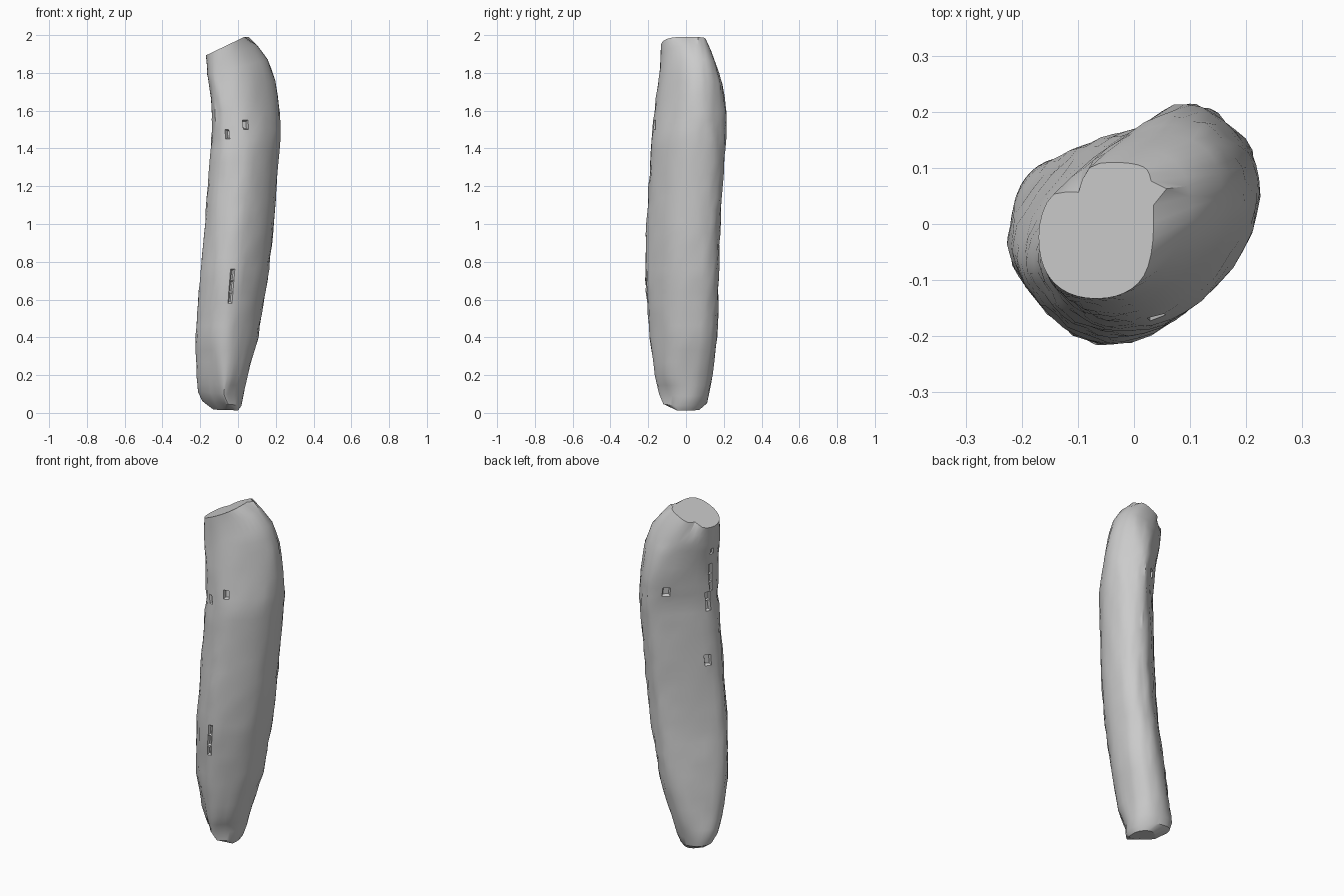
import bpy, bmesh, math, random
from mathutils import Vector

default = bpy.data.objects.get("Cube")
if default:
    bpy.data.objects.remove(default, do_unlink=True)
random.seed(4)
EIGHTH = math.pi / 4
STEPS = 5

# One plain skin colour
skin = bpy.data.materials.new("pale grey skin")
skin.use_nodes = True
GREY = (0.6, 0.6, 0.6, 1)
skin.diffuse_color = GREY
skin.node_tree.nodes["Principled BSDF"].inputs["Base Color"].default_value = GREY

# Cross-sections: height, slope along x, then the reach from the z axis
# in eight directions, counter-clockwise from +x
SECTIONS = [
    (.015, -.03, 0, .02, .07, .11, .13, .08, .05, .03),
    (.05, -.12, .018, .04, .112, .185, .19, .125, .12, .05),
    (.1, -.1, .028, .06, .122, .196, .212, .156, .142, .05),
    (.2, 0, .052, .09, .142, .185, .221, .183, .167, .09),
    (.4, 0, .107, .145, .166, .164, .224, .215, .191, .122),
    (.7, 0, .156, .187, .172, .127, .202, .222, .215, .159),
    (.95, 0, .186, .212, .179, .111, .178, .209, .211, .175),
    (1.45, 0, .224, .248, .211, .1, .141, .174, .183, .182),
    (1.6, 0, .221, .241, .214, .116, .137, .174, .166, .16),
    (1.74, .1, .198, .22, .192, .127, .15, .177, .15, .137),
    (1.83, .25, .158, .185, .16, .137, .163, .18, .138, .116),
    (1.895, .4, .1, .13, .135, .14, .165, .178, .135, .09),
    (1.945, .48, .035, .085, .11, .143, .17, .175, .133, .08),
]
TOP = SECTIONS[-1][0]


def bump(value, centre, width):
    return math.exp(-((value - centre) / width) ** 2)


def ring_points(section):
    z, slope, *reach = section
    # Corners of the octagon around the section
    corners = []
    for k in range(8):
        normal = Vector((math.cos(k * EIGHTH), math.sin(k * EIGHTH)))
        side = (reach[(k + 1) % 8] - reach[k] * math.cos(EIGHTH)) / math.sin(EIGHTH)
        corners.append(normal * reach[k] + normal.orthogonal() * side)
    centre = sum(corners, Vector((0, 0))) / 8
    # Round curve touching the middle of every octagon side
    points = []
    for k, corner in enumerate(corners):
        start = (corners[k - 1] + corner) / 2
        end = (corner + corners[(k + 1) % 8]) / 2
        for s in range(STEPS):
            t = s / STEPS
            offset = start.lerp(corner, t).lerp(corner.lerp(end, t), t) - centre
            a = math.atan2(offset.y, offset.x) % math.tau
            # Folds at the cut end and at the base
            fold = 1 - 0.3 * bump(z, TOP, 0.035) * bump(a, 2.1, 0.24)
            fold -= 0.16 * bump(z, 0, 0.13) * bump(a, 4.4, 0.2)
            if 0.1 < z < 1.8:
                fold += random.uniform(-0.018, 0.018)
            offset *= fold
            points.append(Vector((*(centre + offset), z + slope * offset.x)))
    return points


def blend(a, b, t):
    return tuple(p + (q - p) * t for p, q in zip(a, b))


# Subdivide the long stretches between sections
levels = []
for low, high in zip(SECTIONS, SECTIONS[1:]):
    steps = max(1, round((high[0] - low[0]) / 0.06))
    levels += [blend(low, high, s / steps) for s in range(steps)]
levels.append(SECTIONS[-1])

bm = bmesh.new()
rings = [[bm.verts.new(p) for p in ring_points(level)] for level in levels]
for low, high in zip(rings, rings[1:]):
    for i in range(len(low)):
        j = (i + 1) % len(low)
        bm.faces.new((low[i], low[j], high[j], high[i]))
bm.faces.new(list(reversed(rings[0])))
bm.faces.new(rings[-1])

# Small pointed lip at the edge of the cut
lip = min(rings[-1], key=lambda v: (v.co.xy - Vector((0.04, 0.05))).length)
lip.co += Vector((0.025, 0.005, 0))
bm.normal_update()


# Pits and scars pushed in where the nearest face lies
def pit(spot, thickness, depth):
    side_faces = [f for f in bm.faces if len(f.verts) == 4]
    face = min(side_faces, key=lambda f: (f.calc_center_median() - Vector(spot)).length)
    bmesh.ops.inset_region(bm, faces=[face], thickness=thickness, depth=0)
    bmesh.ops.translate(bm, verts=face.verts[:], vec=-face.normal * depth)


for spot in [(.03, -.18, 1.52), (-.05, -.15, 1.46), (0, .2, 1.53),
             (-.14, 0, 1.42), (-.16, .04, 1.13)]:
    pit(spot, 0.009, 0.02)
for k in range(5):
    pit((-.14, -.02, 1.48 + k * 0.06), 0.008, 0.01)
for k in range(4):
    pit((-.03, -.21, .58 + k * 0.06), 0.011, 0.01)
bm.normal_update()

mesh = bpy.data.meshes.new("vegetable_body")
bm.to_mesh(mesh)
bm.free()
body = bpy.data.objects.new("vegetable_body", mesh)
bpy.context.collection.objects.link(body)
mesh.materials.append(skin)
bpy.context.view_layer.objects.active = body
body.select_set(True)
bpy.ops.object.shade_smooth_by_angle(angle=math.radians(30))
